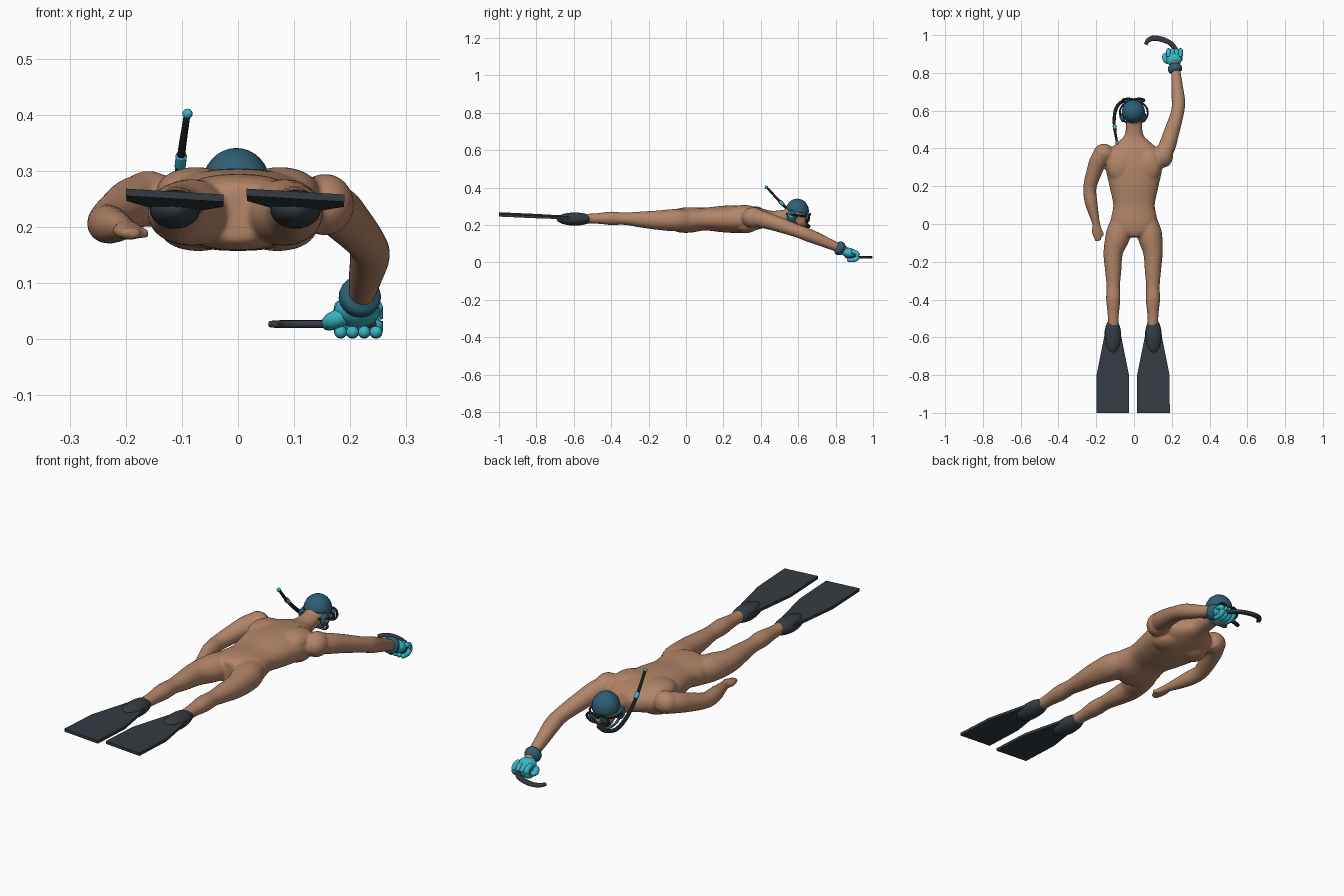
import bpy, bmesh, math
from mathutils import Vector, Matrix

cube = bpy.data.objects.get("Cube")
if cube:
    bpy.data.objects.remove(cube, do_unlink=True)


def material(name, rgb):
    m = bpy.data.materials.new(name)
    m.use_nodes = True
    m.diffuse_color = (*rgb, 1)
    m.node_tree.nodes["Principled BSDF"].inputs["Base Color"].default_value = (*rgb, 1)
    return m


SKIN = material("skin tan", (0.45, 0.235, 0.14))
TEAL = material("turquoise", (0.04, 0.47, 0.58))
NAVY = material("deep blue", (0.027, 0.115, 0.18))
RUBBER = material("charcoal rubber", (0.035, 0.044, 0.055))
BLACK = material("black rubber", (0.012, 0.013, 0.015))


def finish(name, bm, mat, smooth=True):
    bmesh.ops.recalc_face_normals(bm, faces=bm.faces)
    me = bpy.data.meshes.new(name)
    bm.to_mesh(bm and me)
    bm.free()
    me.materials.append(mat)
    for p in me.polygons:
        p.use_smooth = smooth
    ob = bpy.data.objects.new(name, me)
    bpy.context.collection.objects.link(ob)
    return ob


def curve_point(pts, i, f):
    """Catmull-Rom interpolation of points with radii."""
    a, b, c, d = (pts[min(max(i + k, 0), len(pts) - 1)] for k in (-1, 0, 1, 2))
    return [0.5 * (2 * q + (r - p) * f + (2 * p - 5 * q + 4 * r - s) * f * f
                   + (3 * q - p - 3 * r + s) * f ** 3) for p, q, r, s in zip(a, b, c, d)]


def loft(bm, pts, sides=20, steps=5, power=1.0):
    """Closed tube through (x, y, z, half width, half height)."""
    pts = [p if len(p) == 5 else (*p, p[3]) for p in pts]
    path = [curve_point(pts, i, k / steps) for i in range(len(pts) - 1) for k in range(steps)]
    path.append(list(pts[-1]))
    rings = []
    for n, p in enumerate(path):
        before, after = path[max(n - 1, 0)], path[min(n + 1, len(path) - 1)]
        t = (Vector(after[:3]) - Vector(before[:3])).normalized()
        side = t.cross(Vector((0, 0, 1))).normalized()
        up = side.cross(t)
        ring = []
        for k in range(sides):
            a = math.tau * k / sides
            c, s = math.cos(a), math.sin(a)
            c, s = (math.copysign(abs(v) ** power, v) for v in (c, s))
            ring.append(bm.verts.new(Vector(p[:3]) + side * c * p[3] + up * s * p[4]))
        rings.append(ring)
    for r, q in zip(rings, rings[1:]):
        for k in range(sides):
            bm.faces.new((r[k], r[k - 1], q[k - 1], q[k]))
    bm.faces.new(rings[0])
    bm.faces.new(rings[-1][::-1])


def ball(bm, center, radii, tilt=0.0):
    mat = Matrix.Translation(center) @ Matrix.Rotation(tilt, 4, "X") @ Matrix.Diagonal((*radii, 1))
    return bmesh.ops.create_uvsphere(bm, u_segments=24, v_segments=16, radius=1, matrix=mat)["verts"]


def tube(name, pts, mat, **kw):
    bm = bmesh.new()
    loft(bm, pts, **kw)
    return finish(name, bm, mat)


def blob(name, center, radii, mat, tilt=0.0):
    bm = bmesh.new()
    ball(bm, center, radii, tilt)
    return finish(name, bm, mat)


# Body: overlapping volumes fused into one skin
bm = bmesh.new()
loft(bm, [(0, -.07, .225, .04, .05), (0, -.04, .225, .1, .064), (0, .02, .227, .122, .068),
          (0, .1, .232, .11, .061), (0, .2, .232, .13, .071), (0, .3, .231, .15, .073),
          (0, .38, .235, .14, .06), (0, .43, .236, .09, .046), (0, .47, .238, .05, .038),
          (0, .53, .245, .043, .037), (0, .58, .25, .042, .037)], sides=32, power=.88)
for s in (-1, 1):
    x = s * .105 - .005
    loft(bm, [(s * .075, .03, .225, .045, .05), (s * .082, -.05, .226, .066, .06),
              (x, -.15, .226, .052, .052), (x, -.25, .23, .043, .042), (x, -.33, .234, .036, .033),
              (x, -.4, .236, .038, .036), (x, -.48, .235, .03, .028), (x, -.56, .234, .028, .025)])
    # shoulder blades and chest
    ball(bm, (s * .075, .31, .265), (.07, .09, .042))
    ball(bm, (s * .07, .32, .195), (.07, .065, .038))
ball(bm, (.155, .36, .24), (.052, .062, .055))
ball(bm, (-.16, .375, .25), (.055, .05, .05))
# reaching arm
loft(bm, [(.12, .33, .245, .045), (.17, .4, .232, .046), (.2, .49, .205, .041), (.23, .59, .17, .035),
          (.235, .65, .148, .036), (.228, .73, .115, .031), (.22, .82, .077, .024), (.215, .86, .06, .024)])
# trailing arm and hand
loft(bm, [(-.13, .39, .25, .045), (-.18, .35, .245, .047), (-.213, .27, .225, .041),
          (-.234, .19, .208, .035), (-.228, .12, .204, .034), (-.212, .05, .2, .026),
          (-.2, 0, .197, .021, .018), (-.196, -.04, .193, .028, .016), (-.19, -.09, .187, .016, .01)])
loft(bm, [(-.19, -.02, .193, .012), (-.172, -.045, .19, .01), (-.16, -.06, .187, .008)], sides=12)
# head, jaw and nose
ball(bm, (-.002, .592, .268), (.056, .06, .068))
ball(bm, (-.002, .608, .225), (.044, .045, .042))
ball(bm, (-.002, .652, .232), (.012, .014, .018))
body = finish("body", bm, SKIN)
remesh = body.modifiers.new("fuse", "REMESH")
remesh.mode, remesh.voxel_size = "VOXEL", .0065
soften = body.modifiers.new("soften", "SMOOTH")
soften.iterations, soften.factor = 5, .5
fused = bpy.data.meshes.new_from_object(body.evaluated_get(bpy.context.evaluated_depsgraph_get()))
body.modifiers.clear()

# Swim briefs: cut the skin along waist and leg lines
bm = bmesh.new()
bm.from_mesh(fused)
WAIST, CROTCH, SLOPE = .032, -.08, .4
cuts = [((0, WAIST, 0), (0, 1, 0))] + [((0, CROTCH, 0), (s * SLOPE, -1, 0)) for s in (-1, 1)]
for co, no in cuts:
    bmesh.ops.bisect_plane(bm, geom=bm.verts[:] + bm.edges[:] + bm.faces[:], plane_co=co, plane_no=no)
for f in bm.faces:
    f.smooth = True
    c = f.calc_center_median()
    brief = abs(c.x) < .155 and CROTCH + SLOPE * abs(c.x) < c.y < WAIST
    f.material_index = int(brief)
bm.to_mesh(fused)
bm.free()
fused.materials.clear()
for m in (SKIN, TEAL):
    fused.materials.append(m)
body.data = fused

# Fins
for s, label in ((1, "left"), (-1, "right")):
    x = s * .1075 - .005
    blob(label + "_foot_pocket", (x, -.595, .232), (.045, .097, .035), RUBBER)
    bm = bmesh.new()
    half = [(.036, -.55), (.05, -.62), (.086, -.8), (.087, -1)]
    outline = half + [(-w, y) for w, y in half[::-1]]
    face = bm.faces.new([bm.verts.new((w, y, -.006)) for w, y in outline])
    top = bmesh.ops.extrude_face_region(bm, geom=[face])["geom"]
    bmesh.ops.translate(bm, verts=[v for v in top if isinstance(v, bmesh.types.BMVert)], vec=(0, 0, .013))
    for v in bm.verts:
        v.co.z += .236 - .045 * (v.co.y + .55) - .06 * v.co.x
        v.co.x += x
    finish(label + "_fin_blade", bm, RUBBER, smooth=False)

# Swim cap with a slanted rim
bm = bmesh.new()
ball(bm, (-.003, .595, .275), (.061, .062, .066))
bmesh.ops.bisect_plane(bm, geom=bm.verts[:] + bm.edges[:] + bm.faces[:], plane_co=(0, .595, .268),
                       plane_no=(0, .25, 1), clear_inner=True)
bmesh.ops.holes_fill(bm, edges=[e for e in bm.edges if e.is_boundary])
finish("swim_cap", bm, NAVY)
bpy.ops.object.select_all(action="DESELECT")


def loop(name, center, rx, ry, lean, radius, mat):
    """Closed oval cord, leaning about the x axis."""
    turn = Matrix.Rotation(lean, 3, "X")
    pts = []
    for k in range(25):
        a = math.tau * k / 24
        p = Vector(center) + turn @ Vector((rx * math.cos(a), ry * math.sin(a), 0))
        pts.append((*p, radius))
    return tube(name, pts, mat, sides=8, steps=2)


# Ear guards, chin strap, mask and its strap
for s, label in ((1, "left"), (-1, "right")):
    blob(label + "_ear_guard", (s * .056 - .003, .565, .248), (.013, .026, .03), NAVY)
    blob(label + "_ear_vent", (s * .066 - .003, .565, .248), (.007, .012, .013), TEAL)
    blob(label + "_lens", (s * .029 - .003, .648, .238), (.025, .01, .023), NAVY, -.35)
    loop(label + "_lens_rim", (s * .029 - .003, .655, .236), .029, .026, math.pi / 2 - .35, .005, BLACK)
    tube(label + "_chin_strap", [(s * .058, .567, .235, .006), (s * .05, .59, .205, .006),
                                 (s * .025, .607, .183, .006), (0, .61, .18, .006)], NAVY, sides=8)
loop("mask_strap", (-.001, .59, .252), .074, .062, -.12, .005, BLACK)

# Snorkel
tube("snorkel", [(0, .65, .2, .009), (-.04, .656, .192, .009), (-.08, .635, .2, .009),
                 (-.1, .595, .235, .009), (-.105, .54, .288, .008), (-.1, .49, .338, .007),
                 (-.091, .435, .398, .006)], BLACK, sides=12)
tube("snorkel_band", [(-.103, .52, .308, .01), (-.101, .5, .328, .01)], TEAL, sides=12)
blob("snorkel_tip", (-.09, .43, .402), (.009, .009, .009), TEAL)

# Glove with cuff, curled fingers and thumb
tube("glove_cuff", [(.221, .803, .084, .025), (.219, .812, .08, .036), (.216, .828, .072, .037),
                    (.214, .842, .065, .027)], NAVY)
bm = bmesh.new()
ball(bm, (.212, .873, .05), (.041, .042, .028), -.25)
for k in range(4):
    x = .183 + .021 * k
    loft(bm, [(x, .885, .058, .012), (x, .912, .05, .0125), (x, .918, .028, .0125),
              (x, .9, .014, .012), (x, .872, .013, .011)], sides=12)
    ball(bm, (x, .872, .013), (.011, .011, .011))
loft(bm, [(.19, .86, .042, .016), (.17, .868, .034, .016), (.162, .888, .028, .013),
          (.172, .902, .026, .009)], sides=12)
finish("glove", bm, TEAL)

# Hooked flat stick
tube("stick", [(.235, .875, .027, .012, .007), (.226, .915, .027, .012, .007),
               (.195, .955, .027, .013, .007), (.15, .977, .027, .014, .007), (.105, .984, .027, .014, .007),
               (.075, .972, .027, .012, .007), (.062, .95, .027, .009, .006)], RUBBER, sides=16, power=.6)
